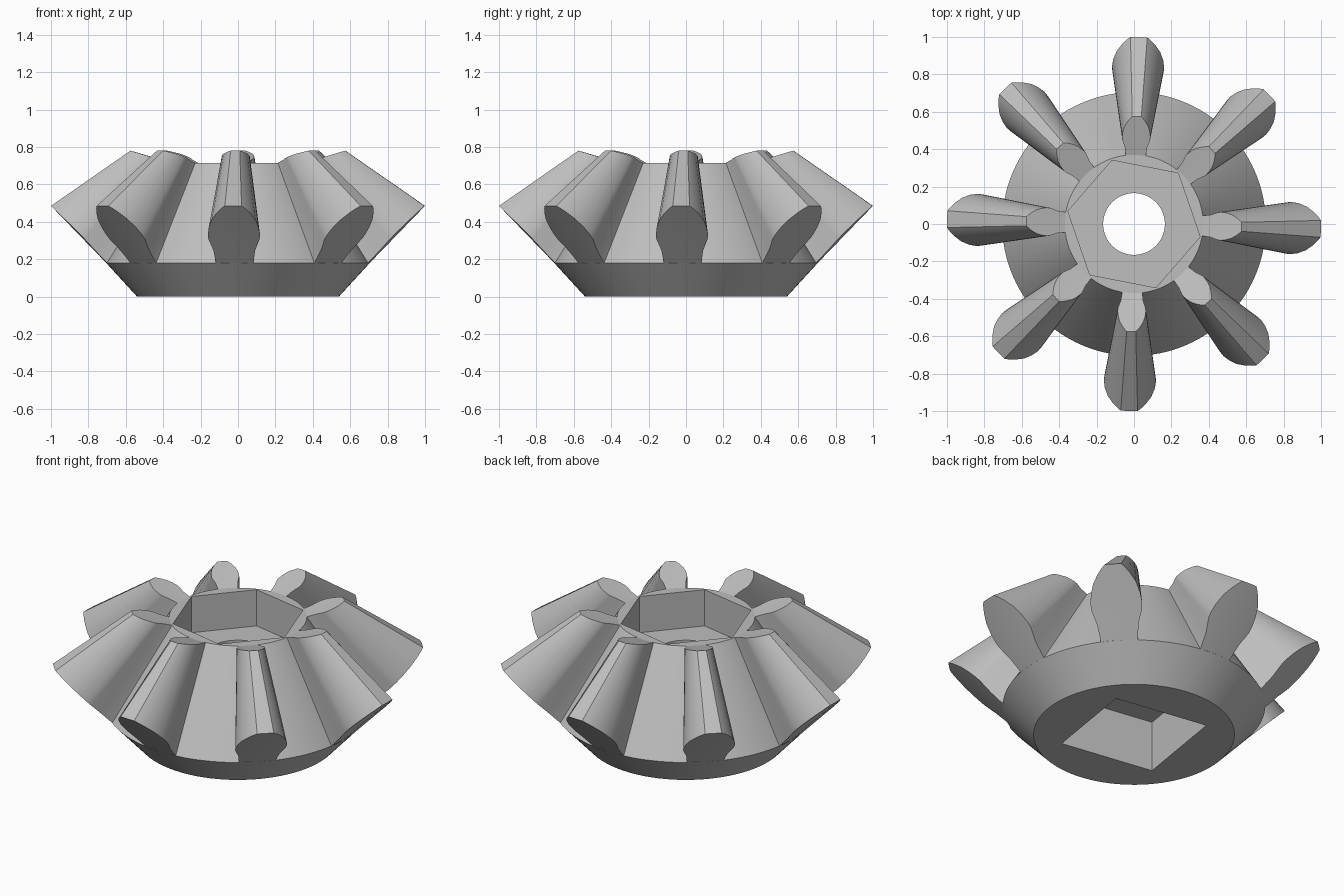
import bpy, bmesh, math
from mathutils import Matrix

cube = bpy.data.objects.get("Cube")
if cube:
    bpy.data.objects.remove(cube)

TEETH = 8
SKEW = -0.026          # slight clockwise turn of the tooth ring

steel = bpy.data.materials.new("light_grey_metal")
steel.use_nodes = True
grey = (0.52, 0.52, 0.52, 1)
steel.diffuse_color = grey
steel.node_tree.nodes["Principled BSDF"].inputs["Base Color"].default_value = grey


def make_object(name, bm):
    bmesh.ops.recalc_face_normals(bm, faces=bm.faces[:])
    mesh = bpy.data.meshes.new(name)
    bm.to_mesh(mesh)
    bm.free()
    mesh.materials.append(steel)
    obj = bpy.data.objects.new(name, mesh)
    bpy.context.collection.objects.link(obj)
    return obj


def select(obj):
    bpy.ops.object.select_all(action='DESELECT')
    obj.select_set(True)
    bpy.context.view_layer.objects.active = obj


def cut_prism(target, sides, radius, low, high, turn):
    """Cut an upright prism out of the target."""
    bm = bmesh.new()
    place = Matrix.Translation((0, 0, (low + high) / 2)) @ Matrix.Rotation(turn, 4, 'Z')
    # the cone primitive puts its first corner on the y axis
    place = place @ Matrix.Rotation(-math.pi / 2, 4, 'Z')
    bmesh.ops.create_cone(bm, cap_ends=True, segments=sides, radius1=radius,
                          radius2=radius, depth=high - low, matrix=place)
    cutter = make_object("cutter", bm)
    cutter.hide_render = True
    mod = target.modifiers.new("cut", 'BOOLEAN')
    mod.operation = 'DIFFERENCE'
    mod.solver = 'EXACT'
    mod.object = cutter
    select(target)
    bpy.ops.object.modifier_apply(modifier=mod.name)
    bpy.data.objects.remove(cutter)


# Hub: back cone and root cone
bm = bmesh.new()
profile = [(0.54, 0), (0.705, 0.18), (0.37, 0.715)]
rings = []
for r, z in profile:
    rings.append(bmesh.ops.create_circle(
        bm, segments=96, radius=r, matrix=Matrix.Translation((0, 0, z)))["verts"])
for low, high in zip(rings, rings[1:]):
    for i in range(96):
        j = (i + 1) % 96
        bm.faces.new((low[i], low[j], high[j], high[i]))
bm.faces.new(rings[0])
bm.faces.new(rings[-1])
hub = make_object("gear_hub", bm)

# Shaft bore, hexagonal top socket and square bottom socket
cut_prism(hub, 64, 0.165, -0.1, 0.9, 0)
cut_prism(hub, 6, 0.36, 0.5, 0.9, math.radians(-11))
cut_prism(hub, 4, 0.4, -0.1, 0.3, math.radians(36))

# Teeth: share of tooth height and half width at the outer end
section = [(0, 0.1), (0.22, 0.112), (0.42, 0.138), (0.5, 0.14), (0.62, 0.134),
           (0.76, 0.117), (0.88, 0.088), (0.96, 0.062), (1, 0.045)]


def tooth_end(bm, root, tip, scale):
    """Rows of left, middle and right points lying on a cone."""
    rows = []
    for t, half in section:
        r = root[0] + (tip[0] - root[0]) * t
        z = root[1] + (tip[1] - root[1]) * t
        angles = [side * half * scale / r for side in (-1, 0, 1)]
        rows.append([bm.verts.new((r * math.cos(a), r * math.sin(a), z)) for a in angles])
    return rows


bm = bmesh.new()
outer = tooth_end(bm, (0.705, 0.18), (1.0, 0.485), 1)
inner = tooth_end(bm, (0.37, 0.715), (0.575, 0.78), 0.54)
for rows in (outer, inner):
    for a, b in zip(rows, rows[1:]):
        for k in (0, 1):
            bm.faces.new((a[k], a[k + 1], b[k + 1], b[k]))
for k in (0, 2):
    for i in range(len(section) - 1):
        bm.faces.new((outer[i][k], outer[i + 1][k], inner[i + 1][k], inner[i][k]))
for i in (0, -1):
    for k in (0, 1):
        bm.faces.new((outer[i][k], outer[i][k + 1], inner[i][k + 1], inner[i][k]))
first = make_object("tooth_1", bm)

parts = [hub, first]
for n in range(1, TEETH):
    tooth = bpy.data.objects.new(f"tooth_{n + 1}", first.data.copy())
    bpy.context.collection.objects.link(tooth)
    parts.append(tooth)
for n, tooth in enumerate(parts[1:]):
    tooth.rotation_euler.z = SKEW + n * math.tau / TEETH

for obj in parts:
    select(obj)
    bpy.ops.object.shade_smooth_by_angle(angle=math.radians(25))
